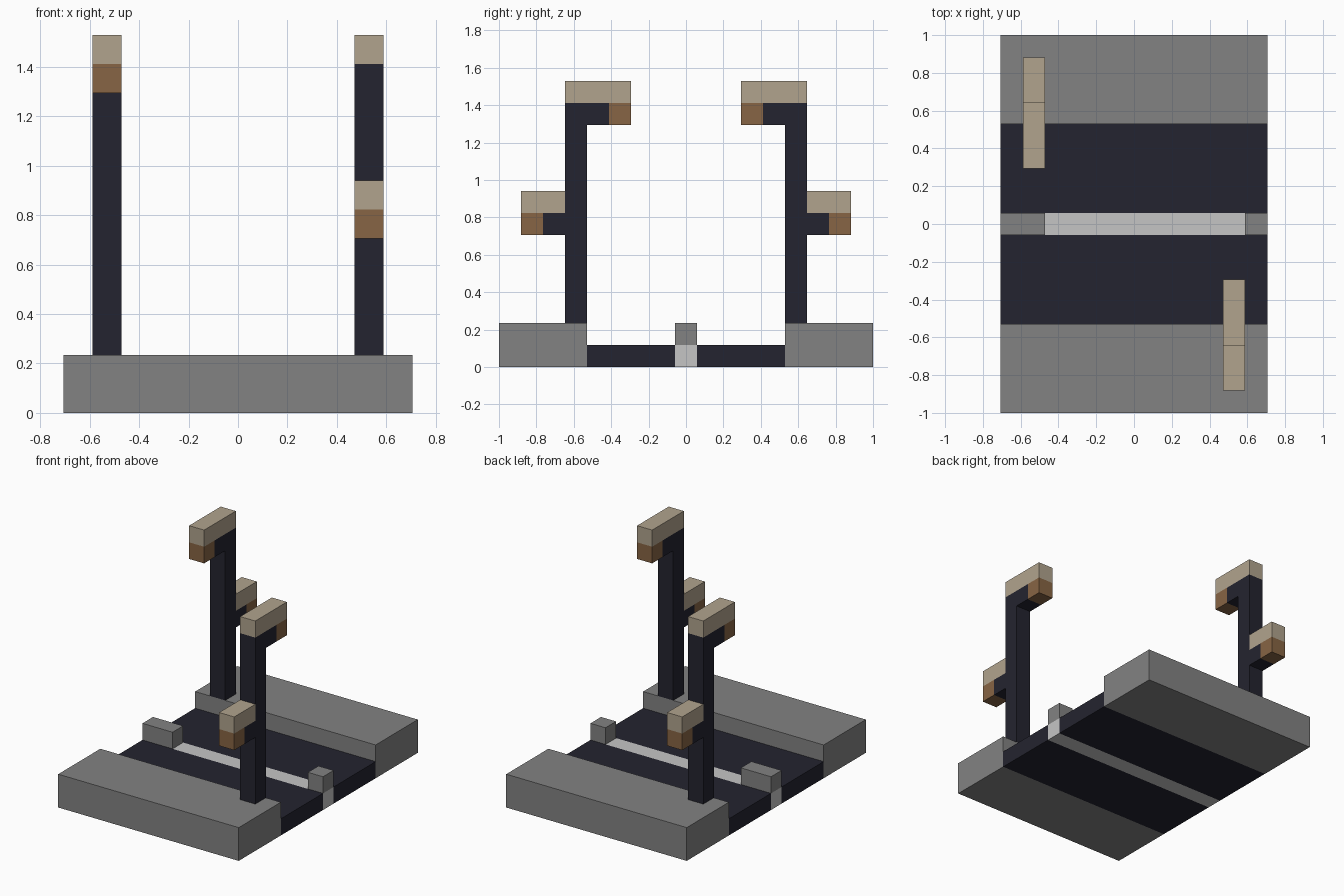
import bpy
import bmesh

cube = bpy.data.objects.get("Cube")
if cube:
    bpy.data.objects.remove(cube, do_unlink=True)

U = 2 / 17  # one block


def material(name, rgb):
    m = bpy.data.materials.new(name)
    m.use_nodes = True
    colour = (*rgb, 1)
    m.diffuse_color = colour
    m.node_tree.nodes["Principled BSDF"].inputs["Base Color"].default_value = colour
    return m


concrete = material("concrete_grey", (0.225, 0.225, 0.225))
paint = material("light_grey", (0.56, 0.56, 0.56))
dark = material("dark_asphalt", (0.0175, 0.0175, 0.029))
tan = material("tan", (0.44, 0.37, 0.27))
brown = material("brown", (0.245, 0.13, 0.058))


def prism(name, x, outline, mat, side=1):
    """Extrude a y-z outline along x, in blocks; side -1 turns it half round z."""
    bm = bmesh.new()
    face = bm.faces.new([bm.verts.new((x[0] * side * U, y * side * U, z * U))
                         for y, z in outline])
    ext = bmesh.ops.extrude_face_region(bm, geom=[face])
    moved = [v for v in ext["geom"] if isinstance(v, bmesh.types.BMVert)]
    bmesh.ops.translate(bm, verts=moved, vec=((x[1] - x[0]) * side * U, 0, 0))
    bmesh.ops.recalc_face_normals(bm, faces=bm.faces)
    mesh = bpy.data.meshes.new(name)
    bm.to_mesh(mesh)
    bm.free()
    mesh.materials.append(mat)
    obj = bpy.data.objects.new(name, mesh)
    bpy.context.collection.objects.link(obj)


def box(name, x, y, z, mat, side=1):
    outline = [(y[0], z[0]), (y[1], z[0]), (y[1], z[1]), (y[0], z[1])]
    prism(name, x, outline, mat, side)


# Centre line with the two kerb blocks at its ends
full = (-6, 6)
box("centre_line", full, (-.5, .5), (0, 1), paint)
box("long_kerb_block", (-6, -4), (-.5, .5), (1, 2), concrete)
box("short_kerb_block", (5, 6), (-.5, .5), (1, 2), concrete)

# Lamp post outline with an inner upper arm and an outer lower arm
post = [(4.5, 2), (5.5, 2), (5.5, 6), (6.5, 6), (6.5, 7), (5.5, 7),
        (5.5, 12), (3.5, 12), (3.5, 11), (4.5, 11)]

# Each half: road lane, pavement and a double lamp post
for label, side in (("back", 1), ("front", -1)):
    box(label + "_road", full, (.5, 4.5), (0, 1), dark, side)
    box(label + "_pavement", full, (4.5, 8.5), (0, 2), concrete, side)
    width = (-5, -4)
    prism(label + "_lamp_post", width, post, dark, side)
    box(label + "_upper_cap", width, (2.5, 5.5), (12, 13), tan, side)
    box(label + "_upper_lamp", width, (2.5, 3.5), (11, 12), brown, side)
    box(label + "_lower_cap", width, (5.5, 7.5), (7, 8), tan, side)
    box(label + "_lower_lamp", width, (6.5, 7.5), (6, 7), brown, side)
